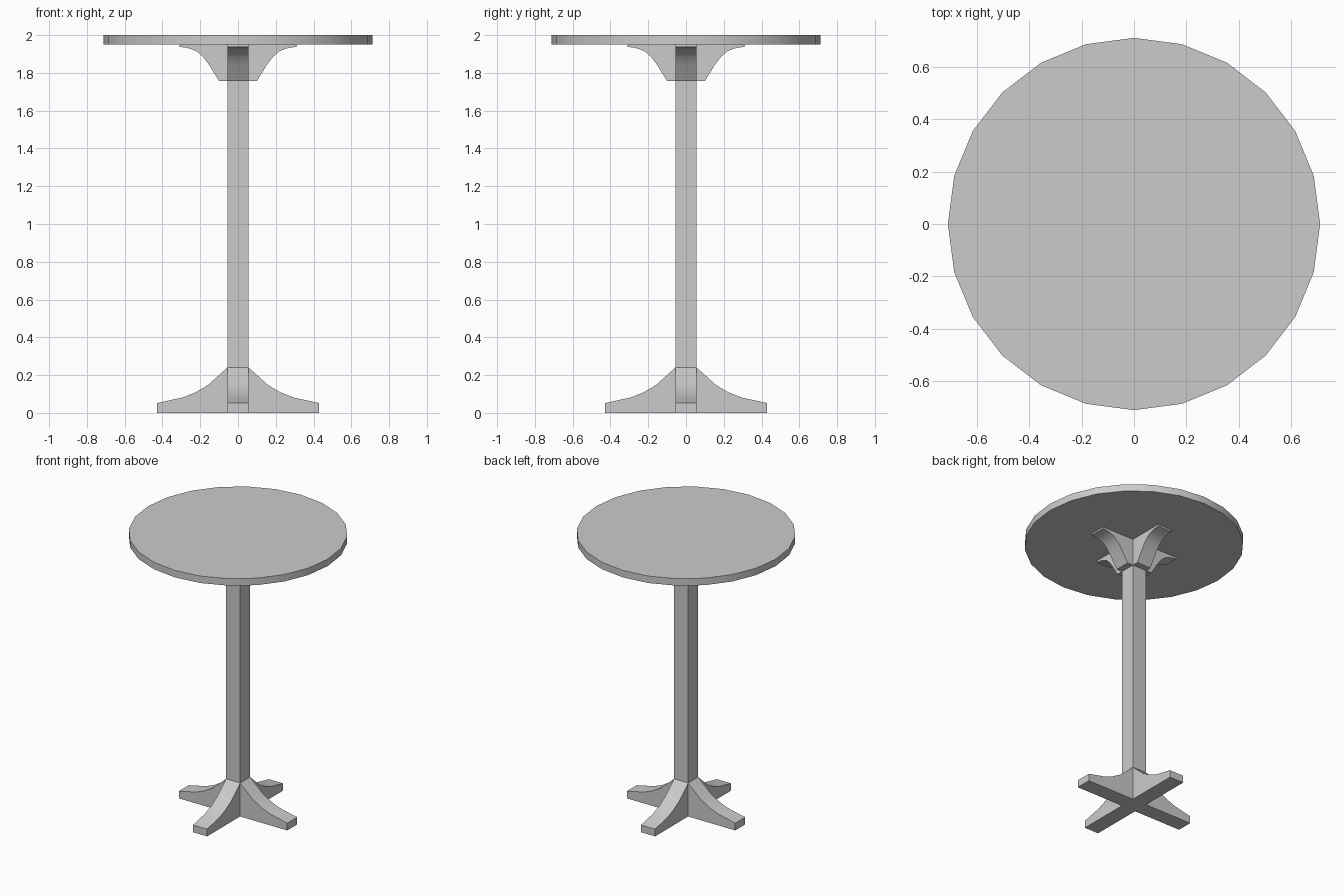
import bpy, bmesh
from math import pi, radians
from mathutils import Matrix

if "Cube" in bpy.data.objects:
    bpy.data.objects.remove(bpy.data.objects["Cube"])

W = 0.056  # half width of post, feet and brackets


def finish(bm, name, smooth):
    bmesh.ops.recalc_face_normals(bm, faces=bm.faces)
    me = bpy.data.meshes.new(name)
    bm.to_mesh(me)
    bm.free()
    ob = bpy.data.objects.new(name, me)
    bpy.context.collection.objects.link(ob)
    if smooth:
        bpy.ops.object.select_all(action='DESELECT')
        ob.select_set(True)
        bpy.context.view_layer.objects.active = ob
        bpy.ops.object.shade_smooth_by_angle(angle=radians(30))
    return ob


def arm(name, profile, turn):
    """Extrude an x-z profile across the post width and turn it about z."""
    bm = bmesh.new()
    face = bm.faces.new([bm.verts.new((x, -W, z)) for x, z in profile])
    ext = bmesh.ops.extrude_face_region(bm, geom=[face])
    bmesh.ops.translate(bm, vec=(0, 2 * W, 0),
                        verts=[v for v in ext['geom'] if isinstance(v, bmesh.types.BMVert)])
    bm.transform(Matrix.Rotation(turn, 4, 'Z'))
    return finish(bm, name, True)


# Round top, 24 sides
bm = bmesh.new()
bmesh.ops.create_cone(bm, cap_ends=True, segments=24, radius1=0.712, radius2=0.712,
                      depth=0.05, matrix=Matrix.Translation((0, 0, 1.975)))
finish(bm, "table_top", True)

# Square post
bm = bmesh.new()
bmesh.ops.create_cube(bm, size=1, matrix=Matrix.Translation((0, 0, 0.975))
                      @ Matrix.Diagonal((2 * W, 2 * W, 1.95, 1)))
finish(bm, "post", False)

# Four curved feet and four curved brackets under the top
foot = [(W, 0), (0.43, 0), (0.43, 0.052), (0.295, 0.081), (0.225, 0.109),
        (0.16, 0.147), (W, 0.24)]
bracket = [(W, 1.757), (0.1, 1.757), (0.155, 1.845), (0.185, 1.885), (0.22, 1.915),
           (0.265, 1.932), (0.31, 1.938), (0.31, 1.95), (W, 1.95)]
for i, side in enumerate(("right", "back", "left", "front")):
    arm(side + "_foot", foot, i * pi / 2)
    arm(side + "_bracket", bracket, i * pi / 2)
